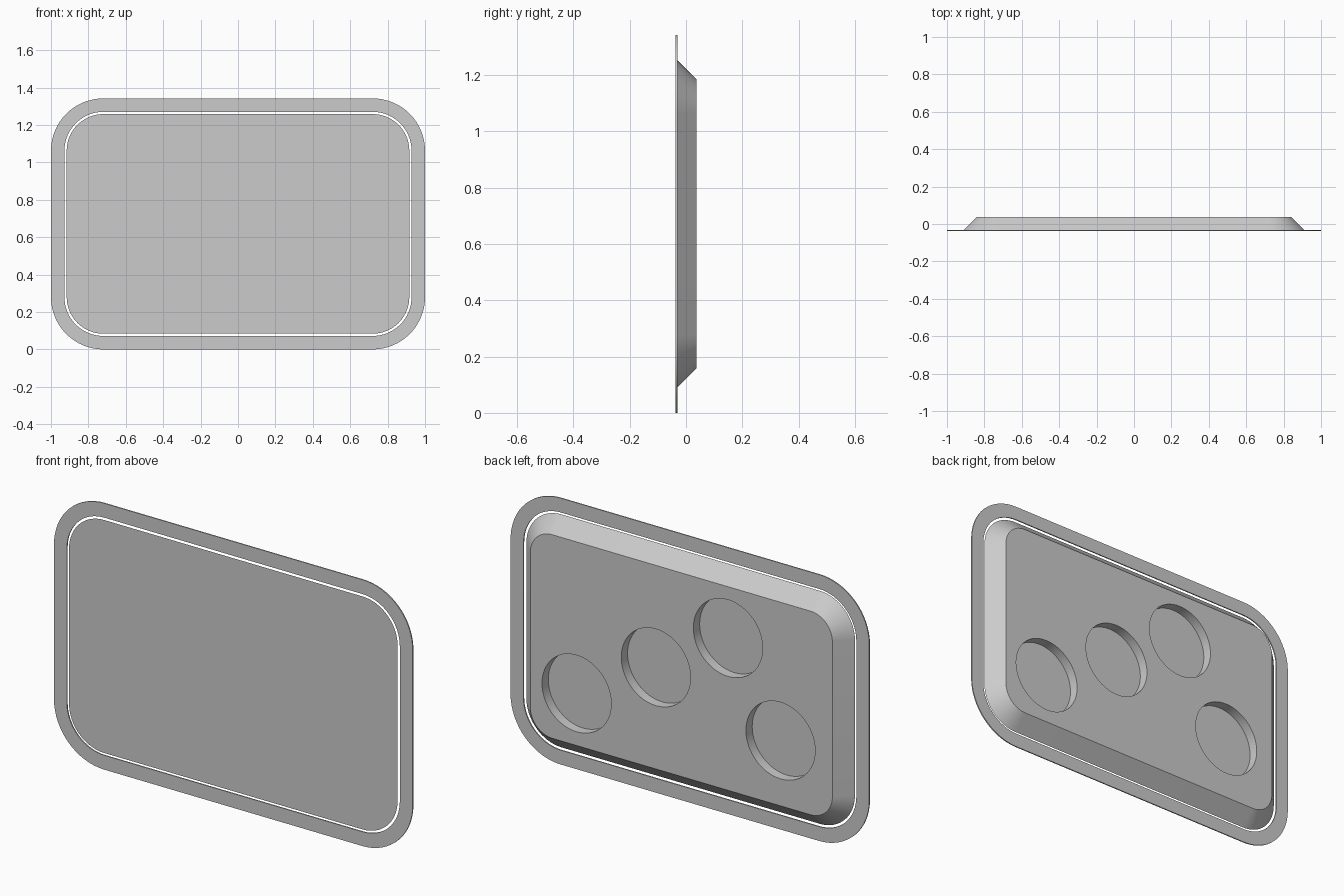
import bpy, bmesh, math
from mathutils import Matrix

default = bpy.data.objects.get("Cube")
if default:
    bpy.data.objects.remove(default, do_unlink=True)

HALF_W, HALF_H, RADIUS = 1.0, 0.671, 0.28
FRONT, BACK = -0.037, 0.037
RIM_BACK = -0.031
CORNER_STEPS = 16

grey = bpy.data.materials.new("plain grey")
grey.use_nodes = True
grey.diffuse_color = (0.6, 0.6, 0.6, 1)
grey.node_tree.nodes["Principled BSDF"].inputs["Base Color"].default_value = (0.6, 0.6, 0.6, 1)


def loop(bm, inset, y):
    """Rounded rectangle of vertices, inset from the outer outline, at depth y."""
    r = RADIUS - inset
    cx, cz = HALF_W - RADIUS, HALF_H - RADIUS
    verts = []
    for corner, (sx, sz) in enumerate([(1, 1), (-1, 1), (-1, -1), (1, -1)]):
        for i in range(CORNER_STEPS + 1):
            a = math.pi / 2 * (corner + i / CORNER_STEPS)
            verts.append(bm.verts.new((sx * cx + r * math.cos(a), y,
                                       HALF_H + sz * cz + r * math.sin(a))))
    return verts


def bridge(bm, a, b):
    n = len(a)
    for i in range(n):
        j = (i + 1) % n
        bm.faces.new((a[i], a[j], b[j], b[i]))


def finish(bm, name):
    bmesh.ops.recalc_face_normals(bm, faces=bm.faces)
    mesh = bpy.data.meshes.new(name)
    bm.to_mesh(mesh)
    bm.free()
    mesh.materials.append(grey)
    obj = bpy.data.objects.new(name, mesh)
    bpy.context.collection.objects.link(obj)
    return obj


def smooth(obj):
    bpy.ops.object.select_all(action='DESELECT')
    obj.select_set(True)
    bpy.context.view_layer.objects.active = obj
    bpy.ops.object.shade_smooth_by_angle(angle=math.radians(30))


# Thin rim, a closed ring
bm = bmesh.new()
rings = [loop(bm, inset, y) for inset, y in
         [(0, FRONT), (0, RIM_BACK), (0.072, RIM_BACK), (0.072, FRONT)]]
for k in range(4):
    bridge(bm, rings[k], rings[(k + 1) % 4])
smooth(finish(bm, "rim"))

# Panel with sloping sides, separated from the rim by a narrow gap
bm = bmesh.new()
front = loop(bm, 0.084, FRONT)
back = loop(bm, 0.158, BACK)
bridge(bm, front, back)
bm.faces.new(front)
bm.faces.new(back)
panel = finish(bm, "panel")

# Round pockets sunk into the back
POCKET_RADIUS, POCKET_DEPTH = 0.193, 0.05
bm = bmesh.new()
for x, z in [(0.584, 0.42), (0.142, 0.67), (-0.26, 0.925), (-0.553, 0.487)]:
    place = (Matrix.Translation((x, BACK, z)) @ Matrix.Rotation(math.pi / 2, 4, 'X'))
    bmesh.ops.create_cone(bm, cap_ends=True, segments=64, radius1=POCKET_RADIUS,
                          radius2=POCKET_RADIUS, depth=2 * POCKET_DEPTH, matrix=place)
cutter = finish(bm, "pocket_cutter")
cutter.hide_render = True

cut = panel.modifiers.new("pockets", 'BOOLEAN')
cut.operation = 'DIFFERENCE'
cut.solver = 'EXACT'
cut.object = cutter
bpy.context.view_layer.objects.active = panel
bpy.ops.object.modifier_apply(modifier=cut.name)
bpy.data.objects.remove(cutter, do_unlink=True)
smooth(panel)
